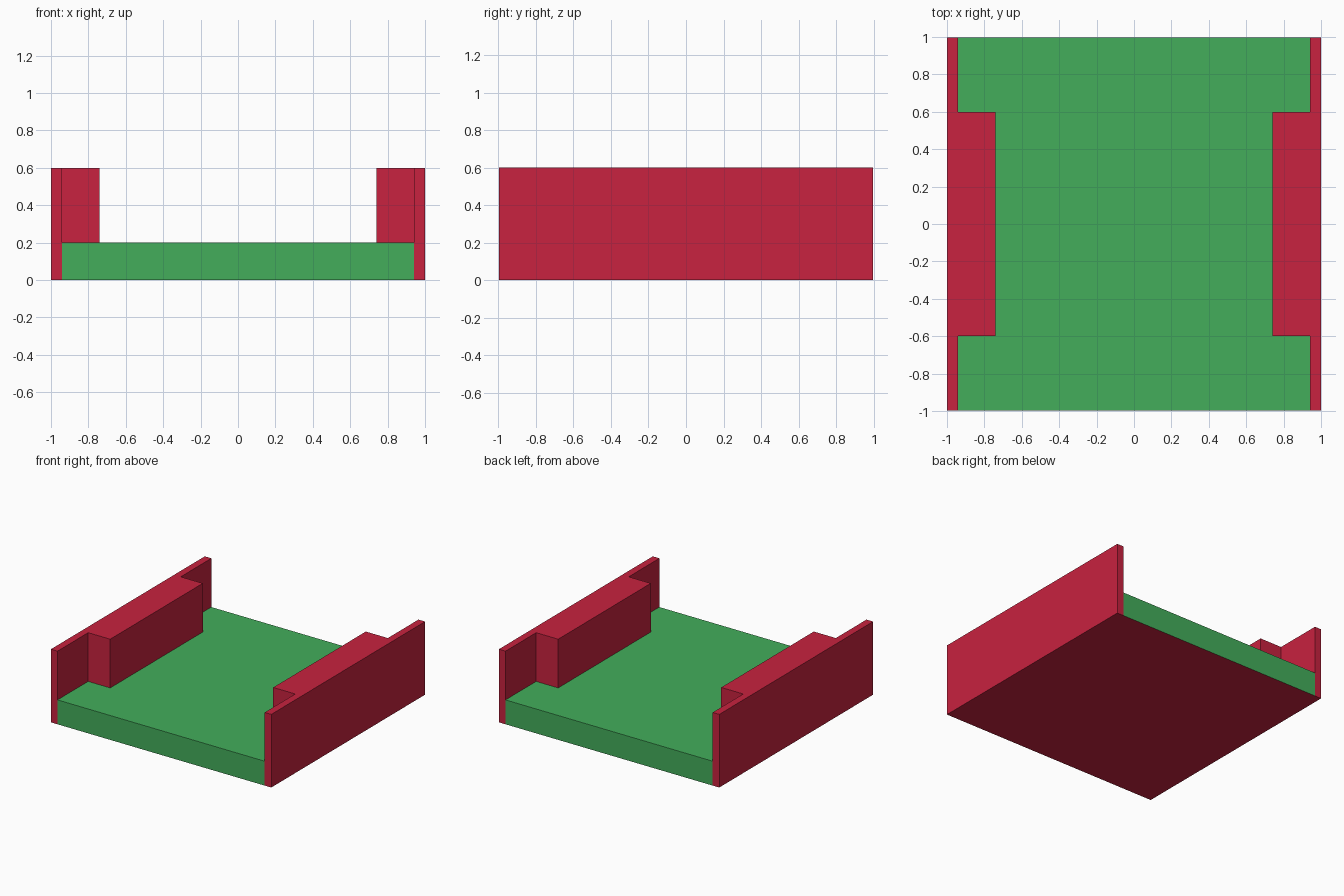
import bpy, bmesh
from mathutils import Matrix, Vector

if "Cube" in bpy.data.objects:
    bpy.data.objects.remove(bpy.data.objects["Cube"])

HALF_Y = 0.997      # half length of the model
DECK_Z = 0.2        # deck thickness
WALL_Z = 0.6        # wall height
INNER_X = 0.94      # inside face of the walls
BLOCK_X = 0.74      # inside face of the thick middle
BLOCK_Y = 0.6       # half length of the thick middle


def material(name, colour):
    m = bpy.data.materials.new(name)
    m.diffuse_color = (*colour, 1)
    m.use_nodes = True
    m.node_tree.nodes["Principled BSDF"].inputs["Base Color"].default_value = m.diffuse_color
    return m


red = material("crimson red", (0.577, 0.016, 0.050))
green = material("green", (0.056, 0.423, 0.105))


def box(lo, hi):
    bm = bmesh.new()
    lo, hi = Vector(lo), Vector(hi)
    bmesh.ops.create_cube(bm, size=1, matrix=Matrix.Translation((lo + hi) / 2)
                          @ Matrix.Diagonal((*(hi - lo), 1)))
    return bm


def finish(bm, name, mats):
    bm.normal_update()
    me = bpy.data.meshes.new(name)
    bm.to_mesh(me)
    bm.free()
    for m in mats:
        me.materials.append(m)
    ob = bpy.data.objects.new(name, me)
    bpy.context.collection.objects.link(ob)
    return ob


# Deck: green, with a red underside
bm = box((-INNER_X, -HALF_Y, 0), (INNER_X, HALF_Y, DECK_Z))
bm.normal_update()
for f in bm.faces:
    f.material_index = 1 if f.normal.z < -0.5 else 0
finish(bm, "deck", [green, red])

# Side walls: thin plate whose middle is pulled inward above the deck
bm = box((INNER_X, -HALF_Y, 0), (1, HALF_Y, WALL_Z))
for co, no in (((0, -BLOCK_Y, 0), (0, 1, 0)), ((0, BLOCK_Y, 0), (0, 1, 0)),
               ((0, 0, DECK_Z), (0, 0, 1))):
    bmesh.ops.bisect_plane(bm, geom=bm.verts[:] + bm.edges[:] + bm.faces[:],
                           plane_co=co, plane_no=no)
bm.normal_update()
middle = [f for f in bm.faces if f.normal.x < -0.5
          and abs(f.calc_center_median().y) < 0.1
          and f.calc_center_median().z > DECK_Z]
pulled = bmesh.ops.extrude_discrete_faces(bm, faces=middle)["faces"]
bmesh.ops.translate(bm, vec=(BLOCK_X - INNER_X, 0, 0),
                    verts=list({v for f in pulled for v in f.verts}))
bmesh.ops.dissolve_limit(bm, angle_limit=0.01, verts=bm.verts[:], edges=bm.edges[:])
walls = finish(bm, "side_walls", [red])
mirror = walls.modifiers.new("Mirror", 'MIRROR')
mirror.use_axis[0] = True
mirror.use_mirror_merge = False
